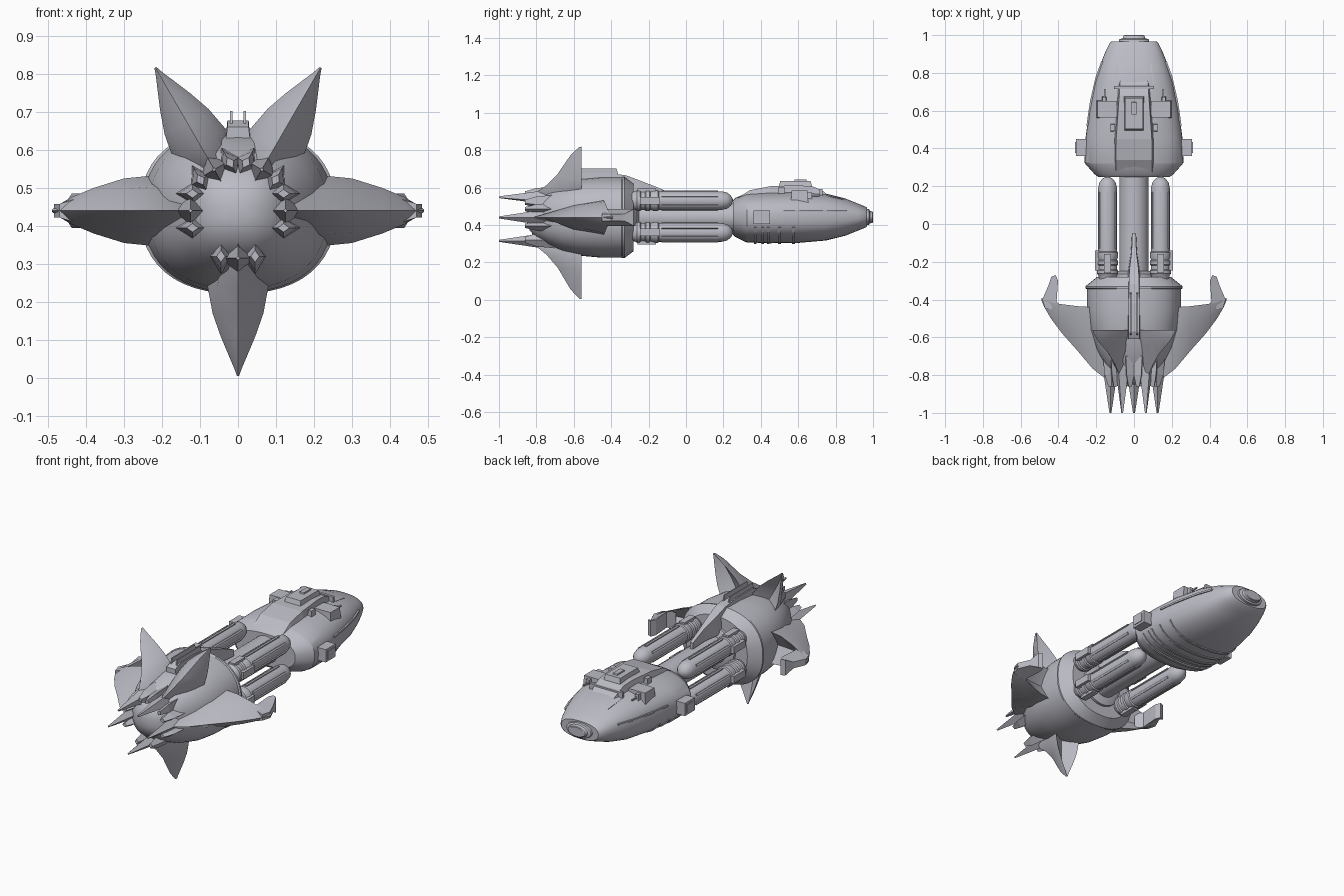
import bpy, bmesh
from math import sin, cos, pi, radians, copysign
from mathutils import Matrix, Vector

if "Cube" in bpy.data.objects:
    bpy.data.objects.remove(bpy.data.objects["Cube"])

hull = bpy.data.materials.new("hull_grey")
hull.use_nodes = True
hull.diffuse_color = (0.5, 0.5, 0.56, 1)
hull.node_tree.nodes["Principled BSDF"].inputs["Base Color"].default_value = (0.5, 0.5, 0.56, 1)
AXIS = 0.44


def finish(name, bm, smooth=None):
    bmesh.ops.recalc_face_normals(bm, faces=bm.faces)
    me = bpy.data.meshes.new(name)
    bm.to_mesh(me)
    bm.free()
    me.materials.append(hull)
    ob = bpy.data.objects.new(name, me)
    bpy.context.collection.objects.link(ob)
    if smooth:
        bpy.ops.object.select_all(action='DESELECT')
        ob.select_set(True)
        bpy.context.view_layer.objects.active = ob
        bpy.ops.object.shade_smooth_by_angle(angle=radians(smooth))
    return ob


def loft(name, rings, smooth=None, matrix=None):
    """Skin a list of equal-length rings and cap both ends."""
    bm = bmesh.new()
    rows = [[bm.verts.new(p) for p in r] for r in rings]
    n = len(rows[0])
    for a, b in zip(rows, rows[1:]):
        for i in range(n):
            j = (i + 1) % n
            bm.faces.new((a[i], a[j], b[j], b[i]))
    bm.faces.new(rows[0])
    bm.faces.new(rows[-1])
    if matrix:
        bm.transform(matrix)
    return finish(name, bm, smooth)


def oval(y, rx, rz, zc=AXIS, n=48, power=2.0):
    def bend(v):
        return copysign(abs(v) ** (2 / power), v)
    return [(rx * bend(cos(2 * pi * i / n)), y, zc + rz * bend(sin(2 * pi * i / n))) for i in range(n)]


def round_part(name, profile, x=0, z=AXIS, n=24):
    rings = [[(x + px, py, pz) for px, py, pz in oval(y, r, r, z, n)] for y, r in profile]
    return loft(name, rings, 35)


def box(name, x, y, z, taper=1.0):
    """Box from x, y, z ranges, with the top narrowed in x and y."""
    cx, cy = sum(x) / 2, sum(y) / 2
    def ring(h, s):
        return [(cx + (a - cx) * s, cy + (b - cy) * s, h)
                for a, b in ((x[0], y[0]), (x[1], y[0]), (x[1], y[1]), (x[0], y[1]))]
    return loft(name, [ring(z[0], 1), ring(z[1], taper)])


def side_box(name, x, y, z, taper=1.0):
    for s, side in ((1, "left"), (-1, "right")):
        box(f"{side}_{name}", sorted((s * x[0], s * x[1])), y, z, taper)


# Rear bulb
bulb = [(-.85, .03, .03), (-.835, .075, .07), (-.80, .115, .11), (-.74, .155, .145), (-.66, .20, .18),
        (-.56, .235, .205), (-.45, .25, .215), (-.345, .25, .215), (-.34, .258, .218), (-.33, .258, .218),
        (-.28, .195, .18)]
loft("rear_bulb", [oval(y, a, b, power=2.35) for y, a, b in bulb], 30)

# Fins: ridge at the rear, hollow leaf-shaped face at the front
def fin(name, angle, stations, horn=False):
    # local x = outward, y = along the ship, z = across the fin
    m = Matrix.Translation((0, 0, AXIS)) @ Matrix.Rotation(-radians(angle), 4, 'Y')
    rings = []
    for r, rear, front, w in stations:
        mid = (rear + front) / 2
        hollow = front - min(.05, (front - rear) * .5)
        rings.append([(r, rear, 0), (r, mid, w * .68), (r, front, w),
                      (r, hollow, 0), (r, front, -w), (r, mid, -w * .68)])
    loft(name, rings, 40, m)
    # Rear spike and two short side teeth
    for k, (end, reach, half) in enumerate(((-1, .125, .036), (-.86, .12, .025), (-.86, .12, .025))):
        t = (0, .045, -.045)[k]
        blade = [[(reach + dx * s, y, t + dz * s) for dx, dz in ((.035, 0), (0, half), (-.035, 0), (0, -half))]
                 for y, s in ((end, .15), (end * .5 - .43, .45), (-.80, 1), (-.70, 1.3))]
        loft(name + ("_spike", "_tooth_a", "_tooth_b")[k], blade, None, m)
    if horn:
        outline = [(.38, -.45), (.41, -.41), (.402, -.30), (.415, -.27), (.438, -.28), (.455, -.33), (.485, -.40), (.47, -.45)]
        loft(name + "_horn", [[(x, y, z * (1 if x < .45 else .4)) for x, y in outline] for z in (-.045, .045)], None, m)


side = [(.07, -.80, -.44, .05), (.15, -.82, -.44, .07), (.22, -.765, -.44, .093), (.30, -.67, -.435, .085),
        (.38, -.58, -.425, .06), (.44, -.50, -.415, .035), (.475, -.44, -.40, .014), (.49, -.405, -.39, .003)]
tall = [(.07, -.82, -.56, .045), (.13, -.83, -.56, .06), (.20, -.745, -.56, .08), (.27, -.685, -.56, .067),
        (.33, -.65, -.56, .046), (.38, -.62, -.56, .025), (.415, -.59, -.56, .01), (.435, -.57, -.56, .003)]
fin("left_fin", 0, side, True)
fin("right_fin", 180, side, True)
fin("upper_left_fin", 60, tall)
fin("upper_right_fin", 120, tall)
fin("lower_fin", 270, tall)

# Dorsal spine
spine = [(-.61, .035, .60, .66), (-.57, .035, .60, .678), (-.42, .035, .60, .678), (-.32, .034, .57, .665),
         (-.24, .03, .53, .635), (-.15, .016, .53, .60), (-.05, .011, .52, .555)]
loft("dorsal_spine", [[(-w, y, lo), (w, y, lo), (w * .8, y, hi), (-w * .8, y, hi)] for y, w, lo, hi in spine])
side_box("spine_rail", (.014, .021), (-.59, -.36), (.66, .702), .9)

# Central shaft and end collars
round_part("central_shaft", [(-.30, .078), (.28, .078)], n=32)
round_part("shaft_rear_collar", [(-.30, .12), (-.265, .12), (-.25, .085)], n=32)

# Four engine tubes
for sx, side_name in ((1, "left"), (-1, "right")):
    for zc, level, sz in ((.53, "upper", 1), (.36, "lower", -1)):
        x, name = sx * .14, f"{level}_{side_name}"
        round_part(name + "_tube", [(-.29, .045), (-.27, .05), (-.262, .056), (-.245, .056), (-.24, .05), (-.22, .05),
                                    (-.215, .056), (-.195, .056), (-.19, .05), (-.17, .056), (-.15, .056), (-.145, .05),
                                    (.19, .05), (.22, .043), (.24, .027), (.25, .008)], x, zc)
        # Raised strips along the tube
        for k in range(6):
            a = 2 * pi * k / 6 + pi / 6
            m = Matrix.Translation((x, 0, zc)) @ Matrix.Rotation(a, 4, 'Y')
            strip = [[(px, y, pz) for px, pz in ((.046, -.006), (.055, -.006), (.055, .006), (.046, .006))]
                     for y in (-.13, .17)]
            loft(f"{name}_strip_{k}", strip, None, m)
        box(name + "_clamp", sorted((sx * .17, sx * .207)), (-.245, -.14), (zc - .02, zc + .02))
        box(name + "_fitting", (x - .018, x + .018), (-.26, -.16), sorted((zc + sz * .04, zc + sz * .064)))

# Front hull
body = [(.25, .19, .09, .44), (.265, .21, .105, .44), (.315, .255, .128, .438), (.325, .262, .131, .438),
        (.45, .257, .138, .44), (.60, .238, .138, .442), (.75, .208, .125, .442), (.85, .176, .10, .442),
        (.92, .148, .072, .442), (.96, .127, .056, .442), (.967, .118, .05, .442)]
loft("front_hull", [oval(y, a, b, c, power=2.4) for y, a, b, c in body], 30)
loft("nose_ring", [oval(y, a, b, .442) for y, a, b in
                   ((.955, .082, .045), (.978, .078, .042), (.983, .06, .034), (.997, .055, .03), (1, .05, .026))], 30)
loft("nose_cap", [oval(y, a, a * .6, .442) for y, a in ((.99, .03), (1, .022))], 30)

# Raised deck on the hull top
deck = [(.27, .12, .54), (.34, .12, .585), (.45, .118, .607), (.60, .105, .612), (.68, .098, .605), (.73, .095, .583), (.76, .09, .56)]
loft("upper_deck", [[(-w, y, .50), (w, y, .50), (w * .8, y, h), (-w * .8, y, h)] for y, w, h in deck])
box("deck_block", (-.055, .055), (.49, .68), (.59, .635), .85)
box("deck_hatch", (-.016, .016), (.575, .65), (.62, .643), .85)
box("brow", (-.105, .105), (.715, .73), (.54, .592))
side_box("deck_shoulder", (.085, .2), (.56, .655), (.50, .583), .9)
side_box("shoulder_step", (.10, .125), (.49, .53), (.54, .60), .9)
side_box("gun_mount", (.145, .17), (.645, .675), (.53, .575), .8)
side_box("gun_barrel", (.152, .16), (.66, .715), (.553, .561))

# Side pods and hull stripes
side_box("side_pod", (.22, .308), (.36, .45), (.405, .478))
side_box("pod_cap", (.30, .312), (.375, .435), (.418, .465))
for s, name in ((1, "left"), (-1, "right")):
    rail = [[(s * (x + d), y, z) for d, z in ((-.03, .47), (.006, .47), (.006, .48), (-.03, .48))]
            for y, x in ((.52, .246), (.65, .227), (.78, .197), (.86, .168))]
    loft(name + "_side_rail", rail)
    groove = [[(s * (x + d), y, z + e) for d, e in ((-.006, -.02), (.006, -.02), (.006, .006), (-.006, .006))]
              for y, x, z in ((.74, .10, .553), (.83, .088, .534), (.90, .076, .507))]
    loft(name + "_nose_rib", groove)

# Ribs round the belly
for k, y in enumerate((.37, .41, .44, .50, .575)):
    w = .258 - max(0, y - .45) * .14
    top, bottom = [], []
    for i in range(13):
        a = pi + pi * (i + 1.5) / 15
        c, d = (copysign(abs(v) ** (2 / 2.4), v) for v in (cos(a), sin(a)))
        top.append((w * 1.02 * c, .44 + .143 * d))
        bottom.append((w * .95 * c, .44 + .125 * d))
    outline = top + bottom[::-1]
    loft(f"belly_rib_{k}", [[(x, yy, z) for x, z in outline] for yy in (y - .007, y + .007)])
